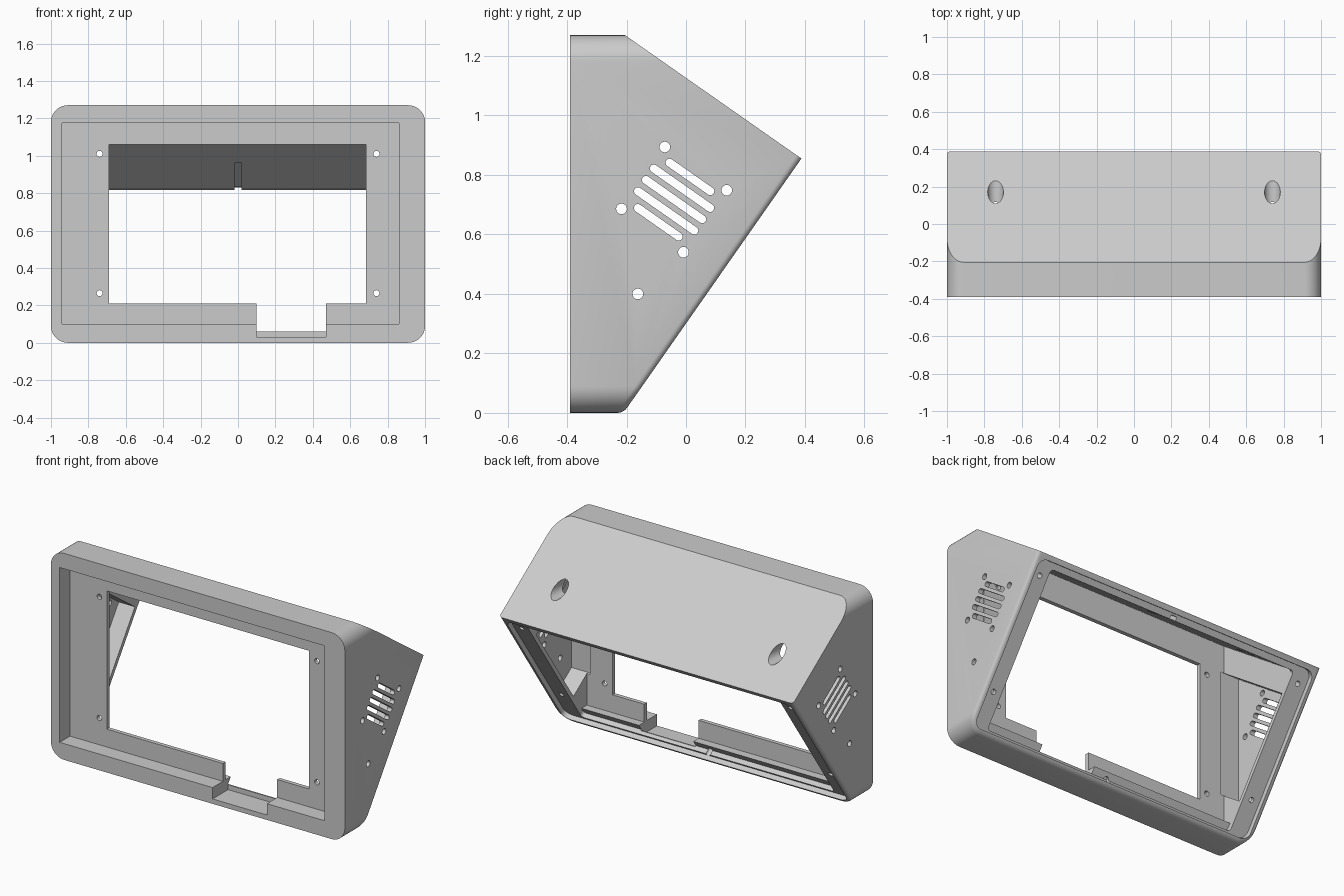
import bpy, bmesh, math
from mathutils import Vector

if "Cube" in bpy.data.objects:
    bpy.data.objects.remove(bpy.data.objects["Cube"])

grey = bpy.data.materials.new("light_grey")
grey.use_nodes = True
grey.diffuse_color = (0.6, 0.6, 0.6, 1)
grey.node_tree.nodes["Principled BSDF"].inputs["Base Color"].default_value = (0.6, 0.6, 0.6, 1)

# Directions: U runs up the open sloping back, N points out of it
X, Y, Z = Vector((1, 0, 0)), Vector((0, 1, 0)), Vector((0, 0, 1))
FOOT, APEX = Vector((0, -0.21, 0)), Vector((0, 0.388, 0.855))
U = (APEX - FOOT).normalized()
N = Vector((0, U.z, -U.y))
O = Vector((0, 0, 0))
FRONT = (O, X, Z, Y)
BACK = (FOOT, X, U, N)
VENT = (Vector((0, -0.04, 0.717)), N, U, X)
TOP = 0.065     # thickness of the sloping top wall
LIP = 0.055     # depth of the rear cover lip


def prism(frame, a, b, w, r=0.0, seg=8):
    """Rounded rectangle a by b, extruded along w, in a frame."""
    origin, A, B, W = frame
    bm = bmesh.new()
    pts = []
    for i, (sx, sy) in enumerate(((1, 1), (0, 1), (0, 0), (1, 0))):
        cx = a[1] - r if sx else a[0] + r
        cy = b[1] - r if sy else b[0] + r
        for k in range(seg + 1 if r else 1):
            t = math.pi / 2 * (i + k / seg)
            pts.append((cx + r * math.cos(t), cy + r * math.sin(t)))
    # drop doubled points where arcs meet
    pts = [p for i, p in enumerate(pts) if math.dist(p, pts[i - 1]) > 1e-5]
    face = bm.faces.new([bm.verts.new(origin + A * p + B * q + W * w[0]) for p, q in pts])
    out = bmesh.ops.extrude_face_region(bm, geom=[face])
    moved = [v for v in out["geom"] if isinstance(v, bmesh.types.BMVert)]
    bmesh.ops.translate(bm, verts=moved, vec=W * (w[1] - w[0]))
    bmesh.ops.recalc_face_normals(bm, faces=bm.faces)
    return bm


def slice_off(bm, point, normal):
    geom = bm.verts[:] + bm.edges[:] + bm.faces[:]
    res = bmesh.ops.bisect_plane(bm, geom=geom, dist=1e-5, plane_co=point, plane_no=normal, clear_outer=True)
    cut_edges = [e for e in res["geom_cut"] if isinstance(e, bmesh.types.BMEdge) and e.is_boundary]
    bmesh.ops.holes_fill(bm, edges=cut_edges, sides=0)
    bmesh.ops.recalc_face_normals(bm, faces=bm.faces)


def make(name, bm):
    me = bpy.data.meshes.new(name)
    bm.to_mesh(me)
    bm.free()
    me.materials.append(grey)
    ob = bpy.data.objects.new(name, me)
    bpy.context.collection.objects.link(ob)
    return ob


# Outer shell: rounded block with the two slopes sliced off, soft rear rim
bm = prism(FRONT, (-1, 1), (0, 1.27), (-0.39, 0.8), 0.09, 10)
slice_off(bm, APEX, U)
slice_off(bm, APEX, N)
bm.normal_update()
rim = [e for e in bm.edges
       if any(f.normal.dot(N) > 0.999 for f in e.link_faces)
       and min(v.co.z for v in e.verts) < 0.84]
bmesh.ops.bevel(bm, geom=rim, offset=0.02, segments=4, profile=0.5, affect='EDGES')
shell = make("enclosure", bm)
helpers = []


def subtract(bm):
    ob = make("helper", bm)
    ob.hide_render = True
    helpers.append(ob)
    mod = shell.modifiers.new("cut", 'BOOLEAN')
    mod.operation, mod.solver, mod.object = 'DIFFERENCE', 'EXACT', ob


def cut(*args):
    subtract(prism(*args))


def hole(frame, a, b, w, r):
    cut(frame, (a - r, a + r), (b - r, b + r), w, r, 5)


# Hollow interior, leaving the front panel, base, thick sides and sloping top
cavity = prism(FRONT, (-0.86, 0.86), (0.10, 1.24), (-0.265, 0.8))
slice_off(cavity, APEX - U * TOP, U)
slice_off(cavity, APEX - N * (LIP - 0.005), N)
subtract(cavity)

# Side pockets that thin the walls behind the vents
for x0, x1 in ((-0.97, -0.84), (0.84, 0.97)):
    pocket = prism(BACK, (x0, x1), (0.21, 0.84), (-0.9, -LIP))
    slice_off(pocket, Vector((0, -0.272, 0)), -Y)
    subtract(pocket)

# Stepped rear opening for the cover
cut(BACK, (-0.97, 0.97), (0.025, 1.012), (-0.03, 0.2), 0.05)
cut(BACK, (-0.86, 0.86), (0.037, 0.976), (-0.06, 0.21), 0.02)

# Front recess, display window and cable notch
cut(FRONT, (-0.94, 0.86), (0.10, 1.175), (-0.5, -0.29))
cut(FRONT, (-0.69, 0.685), (0.21, 1.06), (-0.4, -0.2))
cut(FRONT, (0.10, 0.47), (0.03, 0.3), (-0.5, -0.24))
cut(FRONT, (0.10, 0.47), (0.06, 0.29), (-0.45, -0.15))

# Screw holes in the panel, driver access holes in the top slope
for x in (-0.74, 0.74):
    for z in (0.265, 1.01):
        hole(FRONT, x, z, (-0.4, -0.2), 0.016)
    hole(FRONT, x, 1.007, (0, 0.5), 0.0425)

# Side vents with their mounting holes, through both walls
for i, half in enumerate((0.097, 0.129, 0.129, 0.129, 0.097)):
    b = (i - 2) * 0.0465
    cut(VENT, (-half, half), (b - 0.0135, b + 0.0135), (-1.1, 1.1), 0.0135, 5)
for a in (-0.127, 0.127):
    for b in (-0.127, 0.127):
        hole(VENT, a, b, (-1.1, 1.1), 0.018)
hole((O, Y, Z, X), -0.162, 0.40, (-1.1, 1.1), 0.018)

# Screw holes for the rear cover
for x in (-0.915, 0.915):
    for s in (0.24, 0.92):
        hole(BACK, x, s, (-0.12, 0.05), 0.015)
hole(BACK, 0, 0.04, (-0.075, 0.05), 0.015)

# Groove for the cover catch under the top slope
cut(BACK, (-0.02, 0.02), (0.95, 1.0), (-0.28, 0.01))

# Bake the cuts and remove the helpers
dg = bpy.context.evaluated_depsgraph_get()
baked = bpy.data.meshes.new_from_object(shell.evaluated_get(dg))
shell.modifiers.clear()
shell.data = baked
baked.materials.clear()
baked.materials.append(grey)
for ob in helpers:
    bpy.data.objects.remove(ob)

# Smooth the rounded edges only
bpy.ops.object.select_all(action='DESELECT')
shell.select_set(True)
bpy.context.view_layer.objects.active = shell
bpy.ops.object.shade_smooth_by_angle(angle=math.radians(30))
